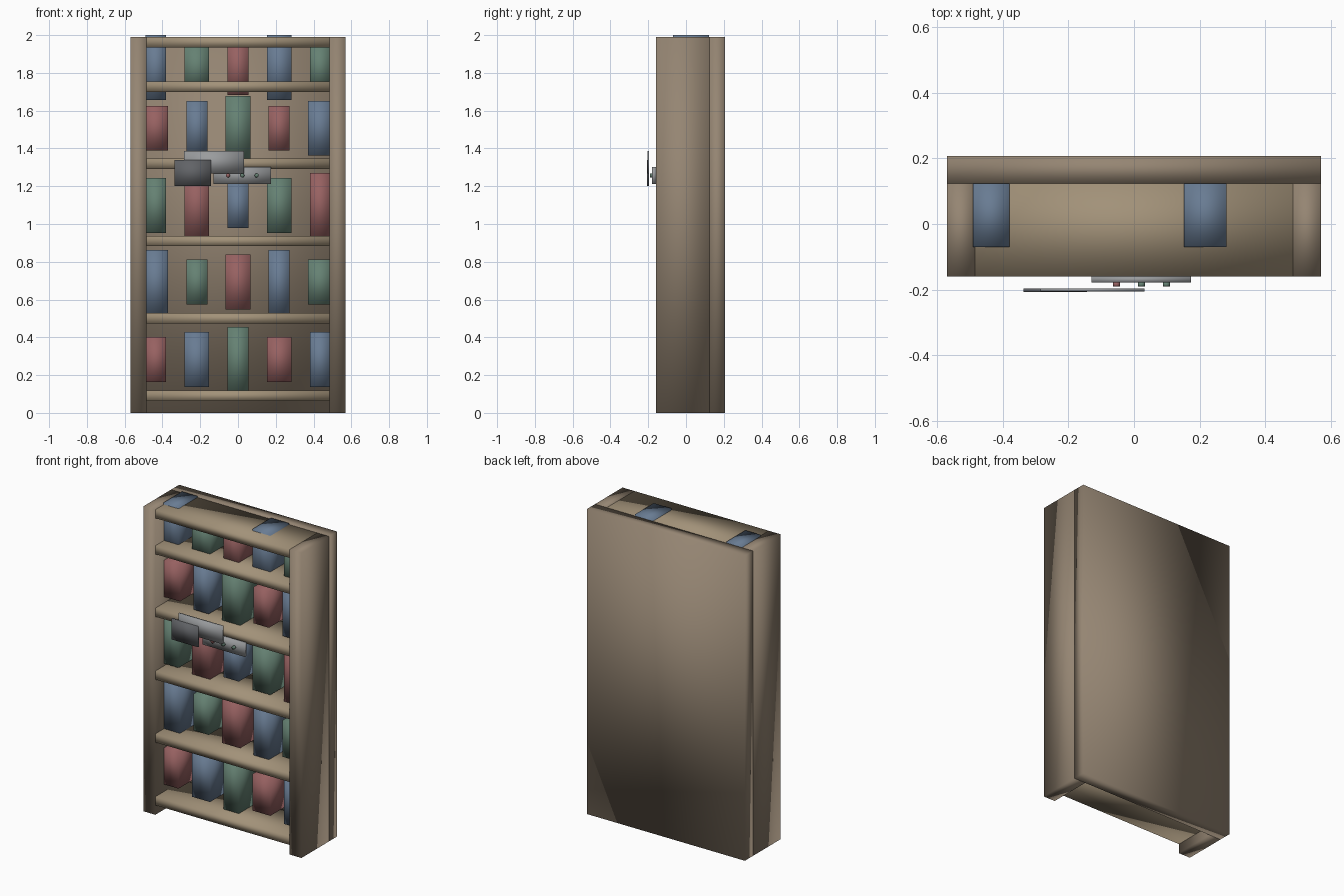
import bpy, bmesh
from mathutils import Matrix

if "Cube" in bpy.data.objects:
    bpy.data.objects.remove(bpy.data.objects["Cube"])


def material(name, r, g, b):
    m = bpy.data.materials.new(name)
    m.diffuse_color = (r, g, b, 1)
    m.use_nodes = True
    m.node_tree.nodes["Principled BSDF"].inputs["Base Color"].default_value = m.diffuse_color
    return m


frame = material("frame_wood", 0.30, 0.235, 0.17)
shelf_wood = material("shelf_wood", 0.36, 0.285, 0.19)
red = material("red", 0.31, 0.12, 0.12)
blue = material("blue", 0.14, 0.20, 0.29)
green = material("green", 0.13, 0.22, 0.17)
steel = material("steel", 0.32, 0.33, 0.34)
dark = material("dark_steel", 0.12, 0.125, 0.135)


def finish(name, bm, mat):
    me = bpy.data.meshes.new(name)
    bm.to_mesh(me)
    bm.free()
    me.materials.append(mat)
    # smooth normals across the box edges give the soft shaded look
    for p in me.polygons:
        p.use_smooth = True
    ob = bpy.data.objects.new(name, me)
    bpy.context.collection.objects.link(ob)
    return ob


def box(name, x, y, z, mat):
    """Box from (min, max) ranges on each axis."""
    bm = bmesh.new()
    mid = [(a + b) / 2 for a, b in (x, y, z)]
    size = [b - a for a, b in (x, y, z)]
    bmesh.ops.create_cube(bm, size=1, matrix=Matrix.Translation(mid) @ Matrix.Diagonal((*size, 1)))
    return finish(name, bm, mat)


def button(name, x, z, mat):
    bm = bmesh.new()
    m = Matrix.Translation((x, -0.184, z)) @ Matrix.Rotation(1.570796, 4, 'X')
    bmesh.ops.create_cone(bm, cap_ends=True, segments=12, radius1=0.011, radius2=0.011, depth=0.014, matrix=m)
    return finish(name, bm, mat)


# case
FRONT, INNER, BACK, TOP = -0.16, 0.124, 0.207, 1.99
box("back_panel", (-0.57, 0.57), (INNER, BACK), (0, TOP), frame)
box("left_side", (-0.57, -0.485), (FRONT, INNER), (0, TOP), frame)
box("right_side", (0.485, 0.57), (FRONT, INNER), (0, TOP), frame)

# shelves
for i, z in enumerate((0.0625, 0.4725, 0.8825, 1.2925, 1.7, 1.935)):
    box(f"shelf_{i + 1}", (-0.485, 0.485), (FRONT, INNER), (z, z + 0.055), shelf_wood)

# books, cycling through widths, heights and colours
for row, zc in enumerate((0.283, 0.692, 1.098, 1.507, 1.828)):
    for col in range(5):
        xc = (col - 2) * 0.2175
        w = (0.11, 0.13)[(row + col) % 2] / 2
        h = (0.238, 0.291, 0.343)[(2 * row + col) % 3] / 2
        mat = (red, blue, green)[(row + col) % 3]
        box(f"book_{row + 1}_{col + 1}", (xc - w, xc + w), (-0.07, 0.123), (zc - h, zc + h), mat)

# control strip with buttons
box("control_strip", (-0.13, 0.174), (-0.179, FRONT), (1.213, 1.301), steel)
for i, mat in enumerate((red, green, green)):
    button(f"button_{i + 1}", -0.053 + 0.076 * i, 1.257, mat)

# overlapping plates in front
box("light_plate", (-0.285, 0.032), (-0.205, -0.196), (1.268, 1.386), steel)
box("dark_plate", (-0.336, -0.143), (-0.207, -0.197), (1.202, 1.338), dark)
